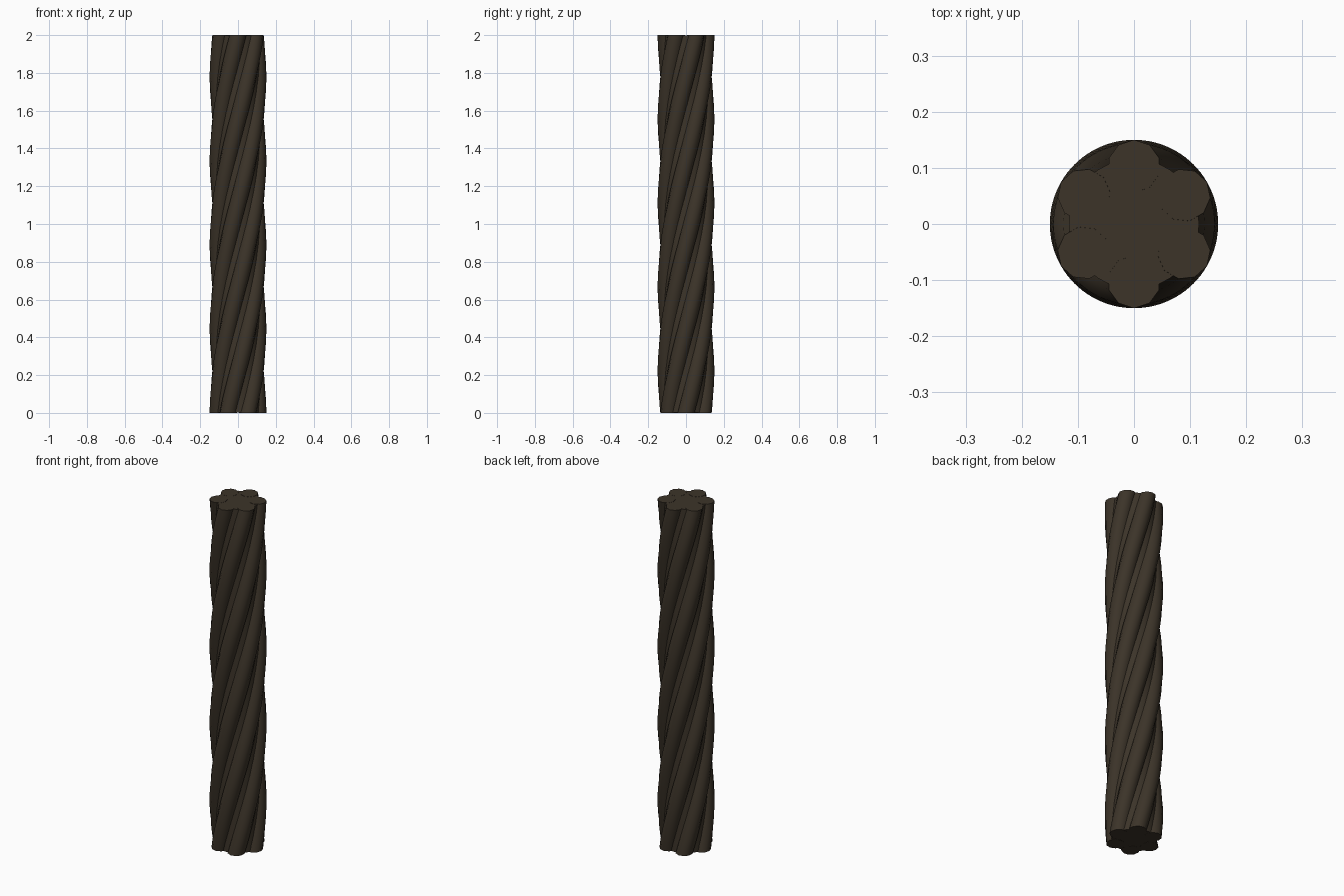
import bpy, bmesh, math

if "Cube" in bpy.data.objects:
    bpy.data.objects.remove(bpy.data.objects["Cube"])

HEIGHT = 2.0
STRANDS = 6
TWIST = math.radians(270)   # total turn from bottom to top
PATH_R, TUBE_R = 0.103, 0.047
SIDES, STEPS = 10, 60

brown = bpy.data.materials.new("dark_brown")
brown.diffuse_color = (0.045, 0.034, 0.022, 1)
brown.use_nodes = True
brown.node_tree.nodes["Principled BSDF"].inputs["Base Color"].default_value = brown.diffuse_color


def finish(bm, name):
    bmesh.ops.recalc_face_normals(bm, faces=bm.faces)
    me = bpy.data.meshes.new(name)
    bm.to_mesh(me)
    bm.free()
    me.materials.append(brown)
    ob = bpy.data.objects.new(name, me)
    bpy.context.collection.objects.link(ob)
    bpy.ops.object.select_all(action='DESELECT')
    ob.select_set(True)
    bpy.context.view_layer.objects.active = ob
    bpy.ops.object.shade_smooth_by_angle(angle=math.radians(50))
    return ob


def strand(index):
    """Round strand winding up around the core, cut level at both ends."""
    bm = bmesh.new()
    rings = []
    for s in range(STEPS + 1):
        t = s / STEPS
        a = 2 * math.pi * index / STRANDS + TWIST * t
        ca, sa = math.cos(a), math.sin(a)
        ring = []
        for k in range(SIDES):
            b = 2 * math.pi * k / SIDES
            radial = PATH_R + TUBE_R * math.cos(b)
            side = TUBE_R * math.sin(b)
            ring.append(bm.verts.new((radial * ca - side * sa,
                                      radial * sa + side * ca, HEIGHT * t)))
        rings.append(ring)
    for low, high in zip(rings, rings[1:]):
        for k in range(SIDES):
            n = (k + 1) % SIDES
            bm.faces.new((low[k], low[n], high[n], high[k]))
    bm.faces.new(rings[0])
    bm.faces.new(rings[-1])
    finish(bm, f"rope_strand_{index + 1}")


# central core filling the gaps between strands
bm = bmesh.new()
bmesh.ops.create_cone(bm, cap_ends=True, segments=32, radius1=0.116,
                      radius2=0.116, depth=HEIGHT - 0.002)
bmesh.ops.translate(bm, verts=bm.verts, vec=(0, 0, HEIGHT / 2))
finish(bm, "rope_core")

# twisted outer strands
for i in range(STRANDS):
    strand(i)
